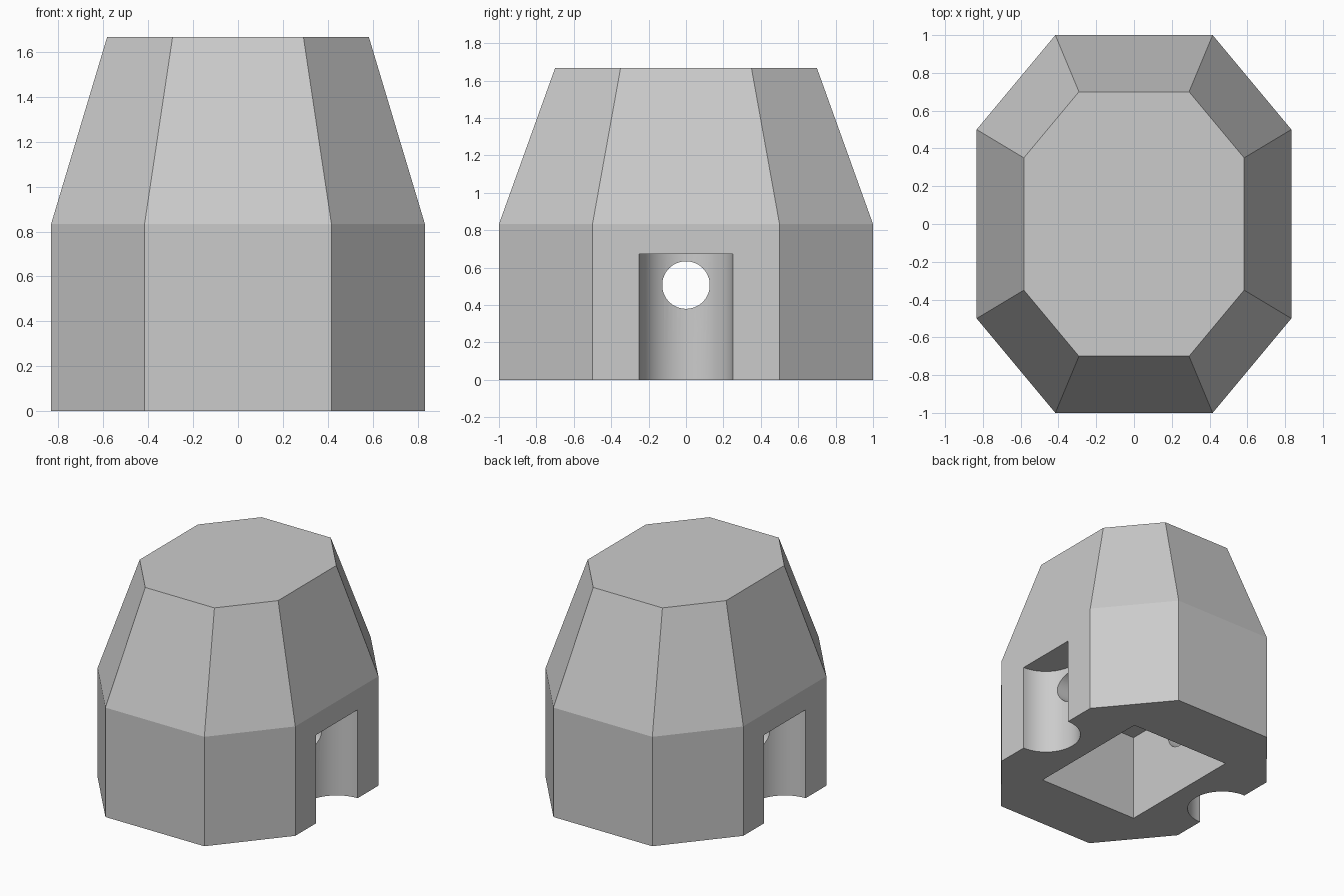
import bpy
import bmesh
from math import radians, pi
from mathutils import Matrix

cube = bpy.data.objects.get("Cube")
if cube:
    bpy.data.objects.remove(cube, do_unlink=True)

# Single plain material
grey = bpy.data.materials.new("light grey")
grey.use_nodes = True
GREY = (0.6, 0.6, 0.6, 1)
grey.diffuse_color = GREY
grey.node_tree.nodes["Principled BSDF"].inputs["Base Color"].default_value = GREY

HALF_X, HALF_Y = 0.833, 1.0
SHOULDER, TOP, TAPER = 0.833, 1.667, 0.7
CUT_TOP = 0.673


def make_object(name, bm):
    bmesh.ops.recalc_face_normals(bm, faces=bm.faces[:])
    mesh = bpy.data.meshes.new(name)
    bm.to_mesh(mesh)
    bm.free()
    mesh.materials.append(grey)
    obj = bpy.data.objects.new(name, mesh)
    bpy.context.collection.objects.link(obj)
    return obj


def cylinder(name, radius, depth, matrix):
    bm = bmesh.new()
    bmesh.ops.create_cone(bm, cap_ends=True, segments=64, radius1=radius,
                          radius2=radius, depth=depth, matrix=matrix)
    return make_object(name, bm)


# Body: octagonal prism with a tapered upper half
OCTAGON = [(1, -.5), (1, .5), (.5, 1), (-.5, 1),
           (-1, .5), (-1, -.5), (-.5, -1), (.5, -1)]
bm = bmesh.new()
rings = [[bm.verts.new((x * HALF_X * s, y * HALF_Y * s, z)) for x, y in OCTAGON]
         for z, s in ((0, 1), (SHOULDER, 1), (TOP, TAPER))]
bm.faces.new(rings[0][::-1])
bm.faces.new(rings[-1])
for low, high in zip(rings, rings[1:]):
    for i in range(8):
        j = (i + 1) % 8
        bm.faces.new((low[i], low[j], high[j], high[i]))
body = make_object("body", bm)

# Cutters: underside pocket, round side notches and cross hole
cutters = []
bm = bmesh.new()
bmesh.ops.create_cube(bm, size=1, matrix=Matrix.Translation((0, 0, CUT_TOP - 0.5))
                      @ Matrix.Diagonal((0.86, 1.034, 1, 1)))
cutters.append(make_object("pocket_cutter", bm))
for side, name in ((1, "left"), (-1, "right")):
    cutters.append(cylinder(name + "_notch_cutter", 0.25, 1,
                            Matrix.Translation((side * HALF_X, 0, CUT_TOP - 0.5))))
cutters.append(cylinder("cross_hole_cutter", 0.127, 1.6,
                        Matrix.Translation((0, 0, 0.507)) @ Matrix.Rotation(pi / 2, 4, "Y")))

bpy.ops.object.select_all(action="DESELECT")
body.select_set(True)
bpy.context.view_layer.objects.active = body
for cutter in cutters:
    cutter.hide_render = True
    mod = body.modifiers.new(cutter.name, "BOOLEAN")
    mod.operation = "DIFFERENCE"
    mod.solver = "EXACT"
    mod.object = cutter
    bpy.ops.object.modifier_apply(modifier=mod.name)
    bpy.data.objects.remove(cutter, do_unlink=True)

# Smooth only the round walls
bpy.ops.object.shade_smooth_by_angle(angle=radians(10))
